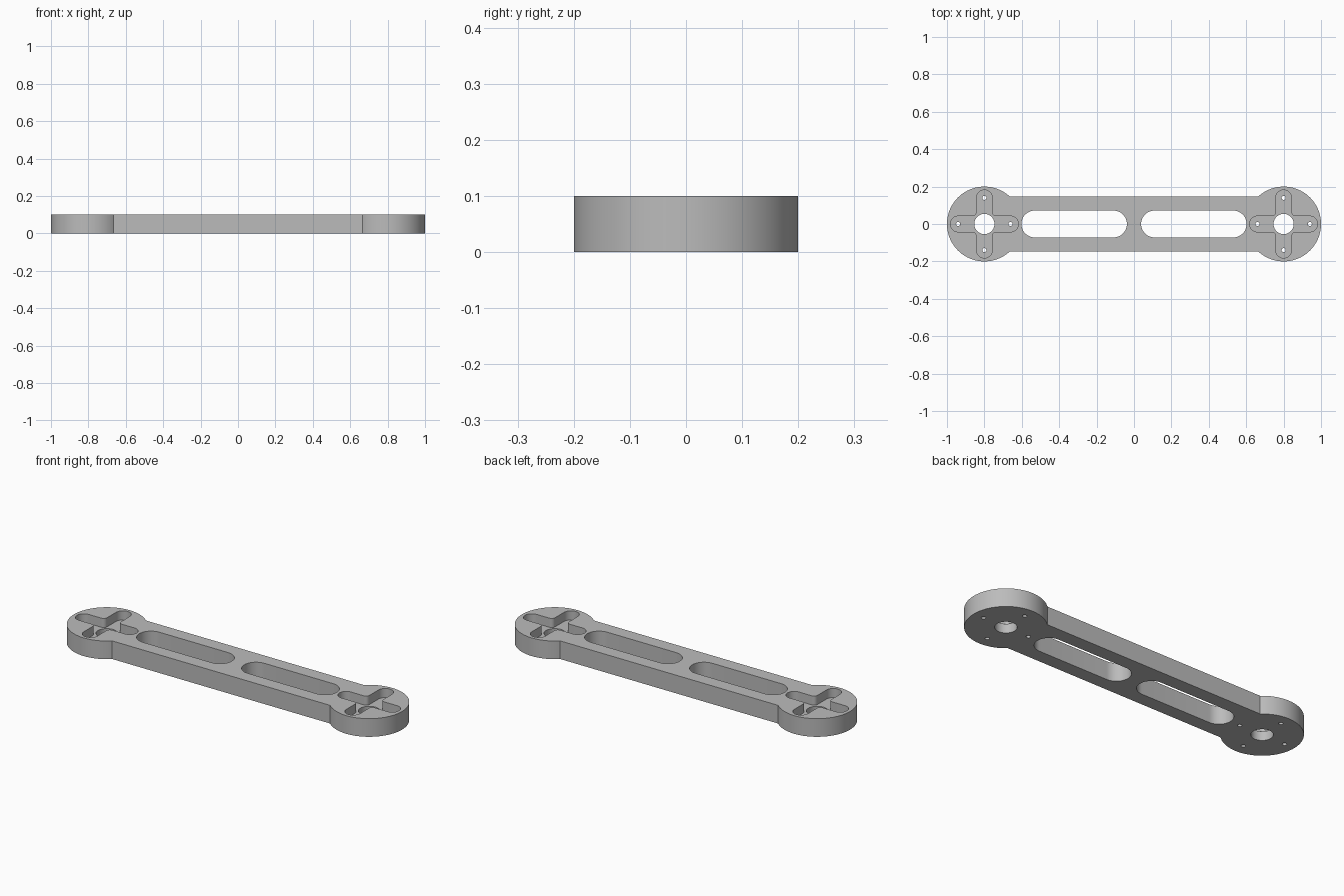
import bpy
import bmesh
from math import asin, cos, sin, pi, radians
from mathutils import Matrix, Vector

default = bpy.data.objects.get("Cube")
if default:
    bpy.data.objects.remove(default, do_unlink=True)

THICK = 0.1          # plate thickness
HEAD_X = 0.8         # centre of each round head
HEAD_R = 0.2
BAR_W = 0.147        # half width of the bar
ARM_W = 0.042        # half width of a pocket arm
ARM_L = 0.14         # screw hole distance from head centre
FILLET = 0.02
POCKET_Z = 0.05      # pocket floor

gray = bpy.data.materials.new("satin_gray")
gray.use_nodes = True
color = (0.5, 0.5, 0.5, 1)
gray.diffuse_color = color
gray.node_tree.nodes["Principled BSDF"].inputs["Base Color"].default_value = color


def arc(cx, cy, r, start, end, n):
    return [Vector((cx + r * cos(start + (end - start) * i / n),
                    cy + r * sin(start + (end - start) * i / n), 0))
            for i in range(n + 1)]


def prism(name, outline, z0, z1):
    """Extrude a closed counter-clockwise outline from z0 to z1."""
    bm = bmesh.new()
    face = bm.faces.new([bm.verts.new((p.x, p.y, z0)) for p in outline])
    top = bmesh.ops.extrude_face_region(bm, geom=[face])["geom"]
    bmesh.ops.translate(bm, vec=(0, 0, z1 - z0),
                        verts=[g for g in top if isinstance(g, bmesh.types.BMVert)])
    bmesh.ops.recalc_face_normals(bm, faces=bm.faces)
    mesh = bpy.data.meshes.new(name)
    bm.to_mesh(mesh)
    bm.free()
    mesh.materials.append(gray)
    obj = bpy.data.objects.new(name, mesh)
    bpy.context.collection.objects.link(obj)
    return obj


def turned(points, angle):
    return [Matrix.Rotation(angle, 3, 'Z') @ p for p in points]


def hole(cx, cy, r, n):
    return arc(cx, cy, r, 0, 2 * pi, n)[:-1]


# Plate outline: two round heads joined by a straight bar
sweep = pi - asin(BAR_W / HEAD_R)
head = arc(HEAD_X, 0, HEAD_R, -sweep, sweep, 72)
plate = prism("link_plate", head + turned(head, pi), 0, THICK)

# Cross-shaped pocket outline with rounded ends and filleted inner corners
corner = ARM_W + FILLET
arm = (arc(ARM_L, 0, ARM_W, -pi / 2, pi / 2, 20)
       + arc(corner, corner, FILLET, 1.5 * pi, pi, 6))
cross = [p for k in range(4) for p in turned(arm, k * pi / 2)]

# Cutters: pockets, long slots, centre bores and screw holes
cutters = []
for side in (-1, 1):
    x = side * HEAD_X
    shift = Vector((x, 0, 0))
    cutters.append(prism("pocket_cutter", [p + shift for p in cross], POCKET_Z, 0.2))
    slot = (arc(side * 0.32 + 0.21, 0, 0.072, -pi / 2, pi / 2, 24)
            + arc(side * 0.32 - 0.21, 0, 0.072, pi / 2, 1.5 * pi, 24))
    cutters.append(prism("slot_cutter", slot, -0.1, 0.2))
    cutters.append(prism("bore_cutter", hole(x, 0, 0.054, 48), -0.1, 0.2))
    for k in range(4):
        c = turned([Vector((ARM_L, 0, 0))], k * pi / 2)[0] + shift
        cutters.append(prism("screw_cutter", hole(c.x, c.y, 0.011, 20), -0.1, 0.2))

# Cut the plate, then drop the cutters
bpy.context.view_layer.objects.active = plate
for cutter in cutters:
    cutter.hide_render = True
    mod = plate.modifiers.new("cut", 'BOOLEAN')
    mod.operation = 'DIFFERENCE'
    mod.solver = 'EXACT'
    mod.object = cutter
    bpy.ops.object.modifier_apply(modifier=mod.name)
    bpy.data.objects.remove(cutter, do_unlink=True)

# Smooth round walls, crisp edges
for obj in bpy.context.selected_objects:
    obj.select_set(False)
plate.select_set(True)
bpy.ops.object.shade_smooth_by_angle(angle=radians(30))
